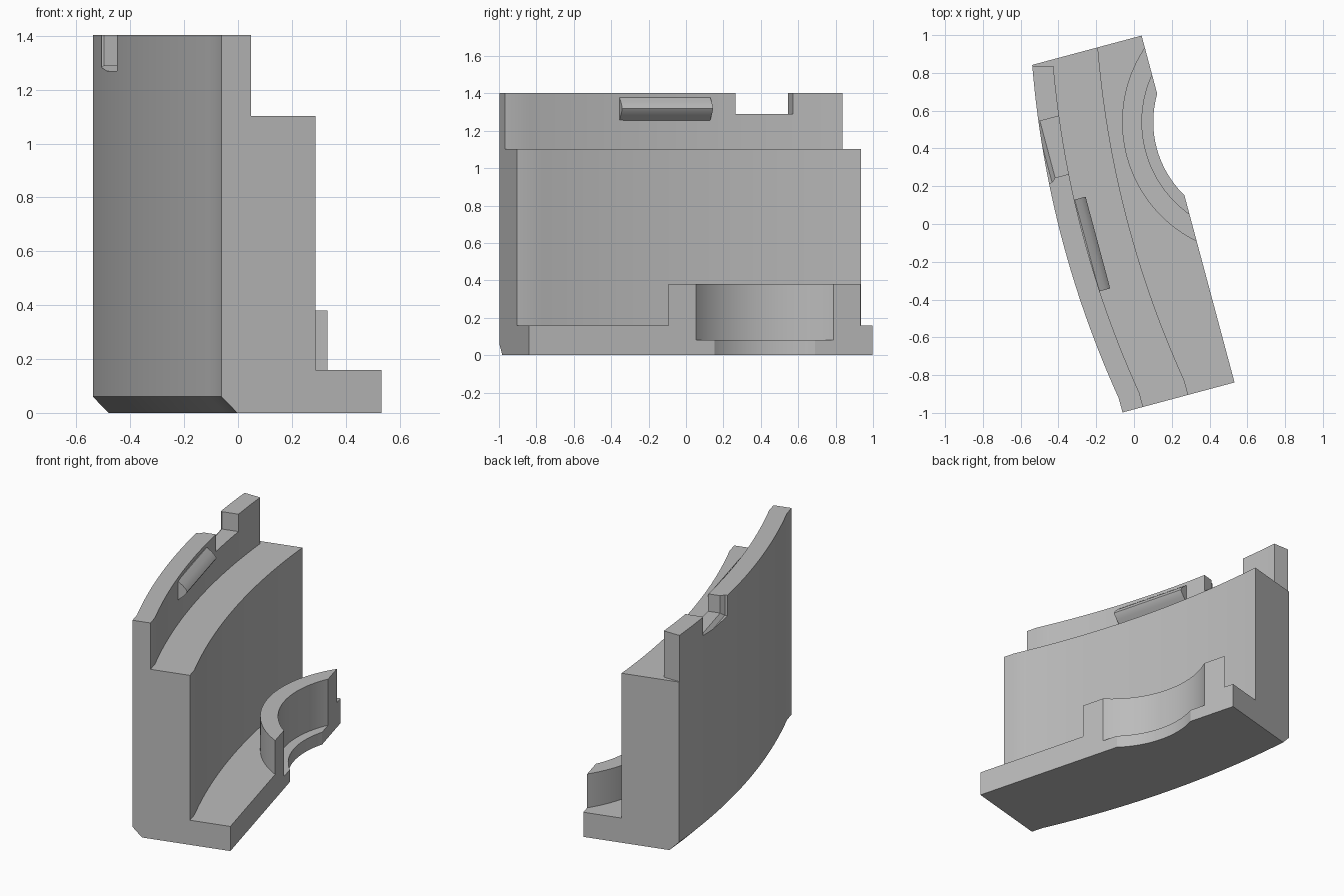
import bpy, bmesh, math
from mathutils import Matrix

if "Cube" in bpy.data.objects:
    bpy.data.objects.remove(bpy.data.objects["Cube"])

TILT = Matrix.Rotation(math.radians(15), 4, 'Z')   # part is turned about z
V0, V1 = -0.948, 0.953                             # length range
EDGE = 0.297                                       # straight long side
CU, CV = 0.76, 0.356                               # centre of round recess

grey = bpy.data.materials.new("grey_plastic")
grey.diffuse_color = (0.5, 0.5, 0.5, 1)
grey.use_nodes = True
grey.node_tree.nodes["Principled BSDF"].inputs["Base Color"].default_value = grey.diffuse_color


def loft(name, rings):
    """Closed solid through matching rings of local points."""
    bm = bmesh.new()
    loops = [[bm.verts.new(TILT @ Matrix.Translation(p).translation) for p in r] for r in rings]
    n = len(loops[0])
    bm.faces.new(loops[0])
    bm.faces.new(loops[-1])
    for a, b in zip(loops, loops[1:]):
        for i in range(n):
            j = (i + 1) % n
            bm.faces.new((a[i], a[j], b[j], b[i]))
    bmesh.ops.recalc_face_normals(bm, faces=bm.faces)
    me = bpy.data.meshes.new(name)
    bm.to_mesh(me)
    bm.free()
    me.materials.append(grey)
    ob = bpy.data.objects.new(name, me)
    bpy.context.collection.objects.link(ob)
    return ob


def prism(name, outline, z0, z1):
    return loft(name, [[(u, v, z) for u, v in outline] for z in (z0, z1)])


def combine(target, other, op):
    m = target.modifiers.new("join", 'BOOLEAN')
    m.operation, m.solver, m.object = op, 'EXACT', other
    bpy.context.view_layer.update()
    me = bpy.data.meshes.new_from_object(target.evaluated_get(bpy.context.evaluated_depsgraph_get()))
    target.modifiers.clear()
    target.data = me
    bpy.data.objects.remove(other)


def arc_u(v):
    """Curved outer face, straight at the front end."""
    return -0.389 + 0.085 * (max(v, -0.87) / 0.945) ** 2


def strip(a, b, n=28):
    """Band between two offsets of the curved face."""
    vs = [V0] + [-0.87 + (V1 + 0.87) * i / n for i in range(n + 1)]
    return [(arc_u(v) + a, v) for v in vs] + [(arc_u(v) + b, v) for v in reversed(vs)]


def circle(r, n=96):
    return [(CU + r * math.cos(2 * math.pi * i / n), CV + r * math.sin(2 * math.pi * i / n)) for i in range(n)]


# Tall curved shell with chamfered bottom edge
rings = [[(u, v, z) for u, v in strip(a, 0.113)] for z, a in ((0, 0.06), (0.06, 0), (1.403, 0))]
block = loft("curved_block", rings)

# Rim end trimmed square, above the body
trim = loft("trim", [[(u, v, z) for u, v in
            [(x * math.cos(math.radians(15)) + y * math.sin(math.radians(15)),
              -x * math.sin(math.radians(15)) + y * math.cos(math.radians(15)))
             for x, y in ((-0.8, 0.837), (0.3, 0.837), (0.3, 1.3), (-0.8, 1.3))]]
            for z in (1.102, 1.6)])
combine(block, trim, 'DIFFERENCE')

# Notch in the rim, flared towards the outer face
sections = []
for u, g in ((-0.5, 0.02), (-0.362, 0.02), (-0.340, 0), (-0.1, 0)):
    lo, hi, z = 0.345 - g, 0.655 + g, 1.29 - g
    sections.append([(u, lo, z), (u, hi, z), (u, hi, 1.6), (u, lo, 1.6)])
combine(block, loft("notch", sections), 'DIFFERENCE')

# Thick body and foot
combine(block, prism("body", strip(0.09, 0.36), 0, 1.102), 'UNION')
foot = [(-0.1, V0), (EDGE, V0), (EDGE, V1), (-0.1, V1)]
combine(block, prism("foot", foot, 0, 0.16), 'UNION')

# Curved collar on the foot, then its stepped recess
R = 0.705
half = math.acos((CU - EDGE) / R)
collar = [(CU - R * math.cos(t), CV + R * math.sin(t)) for t in
          [half * (i / 20 - 1) for i in range(41)]]
combine(block, prism("collar", collar, 0, 0.38), 'UNION')
combine(block, prism("wide_recess", circle(0.60), 0.08, 0.6), 'DIFFERENCE')
combine(block, prism("narrow_recess", circle(0.54), -0.2, 0.2), 'DIFFERENCE')

# Snap ridge on the inner side of the rim
profile = [(-0.31, -0.064), (-0.27, -0.064), (-0.238, -0.036), (-0.218, -0.014), (-0.210, 0),
           (-0.218, 0.014), (-0.238, 0.036), (-0.27, 0.06), (-0.31, 0.06)]
ridge = loft("snap_ridge", [[(u, v, 1.319 + z) for u, z in profile] for v in (-0.297, 0.206)])
combine(block, ridge, 'UNION')

# Smooth curves, sharp edges
bpy.context.view_layer.objects.active = block
block.select_set(True)
bpy.ops.object.shade_smooth_by_angle(angle=math.radians(20))
